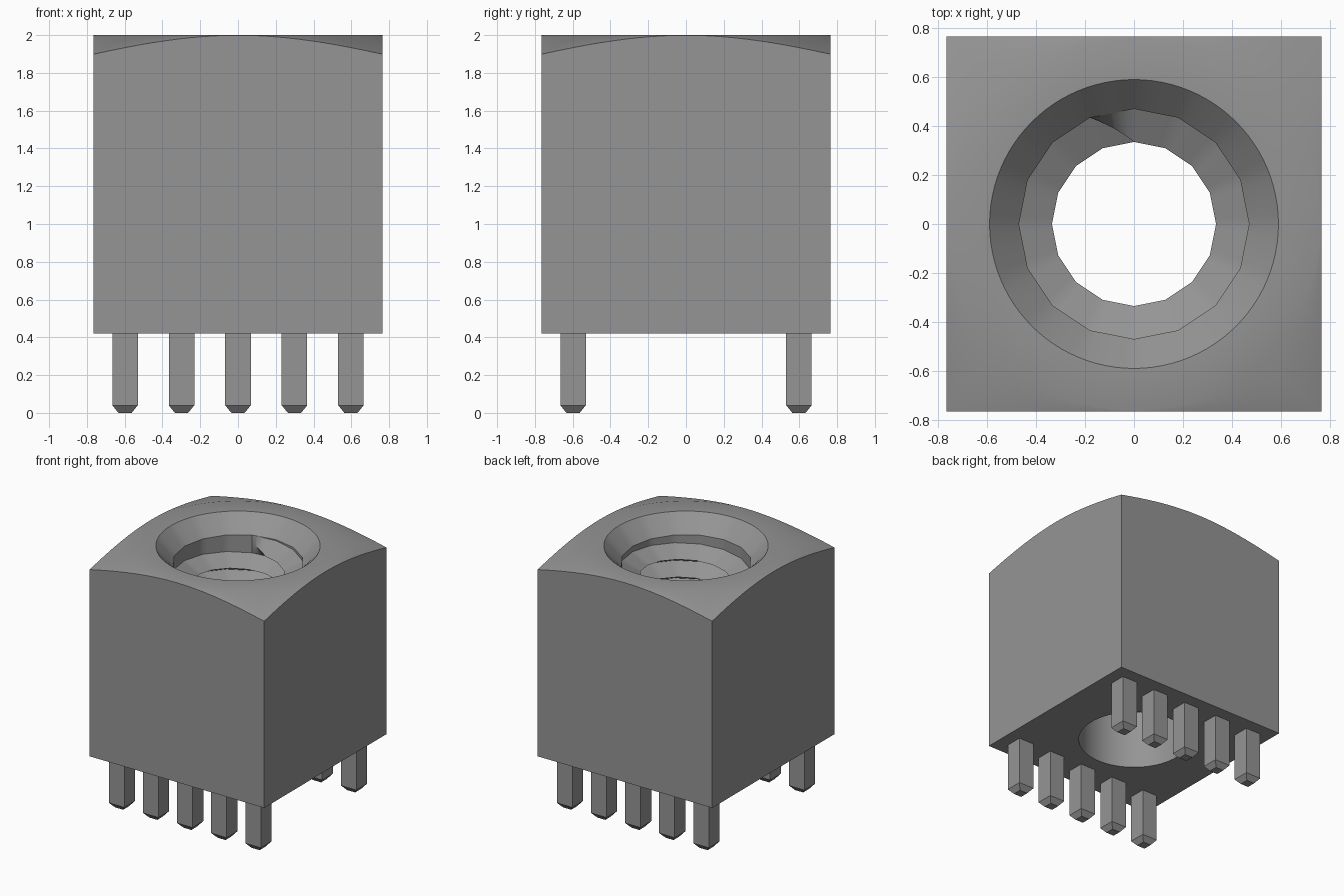
import bpy, bmesh, math

cube = bpy.data.objects.get("Cube")
if cube:
    bpy.data.objects.remove(cube, do_unlink=True)

grey = bpy.data.materials.new("metal grey")
grey.use_nodes = True
GREY = (0.3, 0.3, 0.3, 1)
grey.diffuse_color = GREY
grey.node_tree.nodes["Principled BSDF"].inputs["Base Color"].default_value = GREY

HALF, BASE, TOP = 0.765, 0.42, 2.0       # block half width, underside, top
ROOT, CREST, BORE = 0.47, 0.335, 0.41    # thread and lower bore radii
PITCH, TURNS, THREAD_TOP = 0.14, 6, 1.87
COLS, SIDES = 96, 16
START = math.radians(112.5)              # where the thread begins


def finish(bm, name):
    bmesh.ops.recalc_face_normals(bm, faces=bm.faces)
    mesh = bpy.data.meshes.new(name)
    bm.to_mesh(mesh)
    bm.free()
    mesh.materials.append(grey)
    obj = bpy.data.objects.new(name, mesh)
    bpy.context.collection.objects.link(obj)
    return obj


def facet(a):
    """Radius factor of a regular polygon at angle a."""
    step = 2 * math.pi / SIDES
    return math.cos(step / 2) / math.cos(a % step - step / 2)


def column(i):
    """Cross-section of the block at one angle, as (radius, height) points."""
    turn = i / COLS
    a = START - 2 * math.pi * turn
    outer = HALF / max(abs(math.cos(a)), abs(math.sin(a)))
    pts = [(BORE, BASE), (outer, BASE),
           (outer, TOP - max(0, outer - 0.762) * 0.316),
           (0.762, TOP), (0.59, TOP), (ROOT * facet(a), THREAD_TOP)]
    # helical thread, fading in and out over one facet at its ends
    for k in range(2 * TURNS + 1):
        r = ROOT
        if k % 2:
            fade = 1.0
            if k == 1:
                fade = min(1, turn * SIDES)
            if k == 2 * TURNS - 1:
                fade = min(1, (1 - turn) * SIDES)
            r = ROOT + (CREST - ROOT) * fade
        pts.append((r * facet(a), THREAD_TOP - PITCH * (k / 2 + turn)))
    end = THREAD_TOP - PITCH * (TURNS + 1)
    pts += [(ROOT * facet(a), end), (BORE, end), (BORE, BASE)]
    return [(r * math.cos(a), r * math.sin(a), z) for r, z in pts]


# Square block with turned top chamfer, countersink and threaded hole
bm = bmesh.new()
cols = [[bm.verts.new(p) for p in column(i)] for i in range(COLS + 1)]
for c, d in zip(cols, cols[1:]):
    for j in range(len(c) - 1):
        bm.faces.new((c[j], c[j + 1], d[j + 1], d[j]))
bmesh.ops.remove_doubles(bm, verts=bm.verts, dist=0.0002)
bmesh.ops.dissolve_degenerate(bm, edges=bm.edges, dist=0.0001)
block = finish(bm, "threaded_block")
bpy.ops.object.select_all(action='DESELECT')
block.select_set(True)
bpy.context.view_layer.objects.active = block
bpy.ops.object.shade_smooth_by_angle(angle=math.radians(30))


# Square pins with tapered tips, five along the front and five along the back
def pin(name, x, y):
    bm = bmesh.new()
    rings = []
    for h, z in ((0.035, 0), (0.0675, 0.04), (0.0675, BASE + 0.005)):
        rings.append([bm.verts.new((x + sx * h, y + sy * h, z))
                      for sx, sy in ((-1, -1), (1, -1), (1, 1), (-1, 1))])
    for lo, hi in zip(rings, rings[1:]):
        for i in range(4):
            j = (i + 1) % 4
            bm.faces.new((lo[i], lo[j], hi[j], hi[i]))
    bm.faces.new(rings[0])
    bm.faces.new(rings[-1])
    finish(bm, name)


for side, y in (("front", -0.598), ("back", 0.598)):
    for n in range(5):
        pin(f"{side}_pin_{n + 1}", (n - 2) * 0.299, y)
